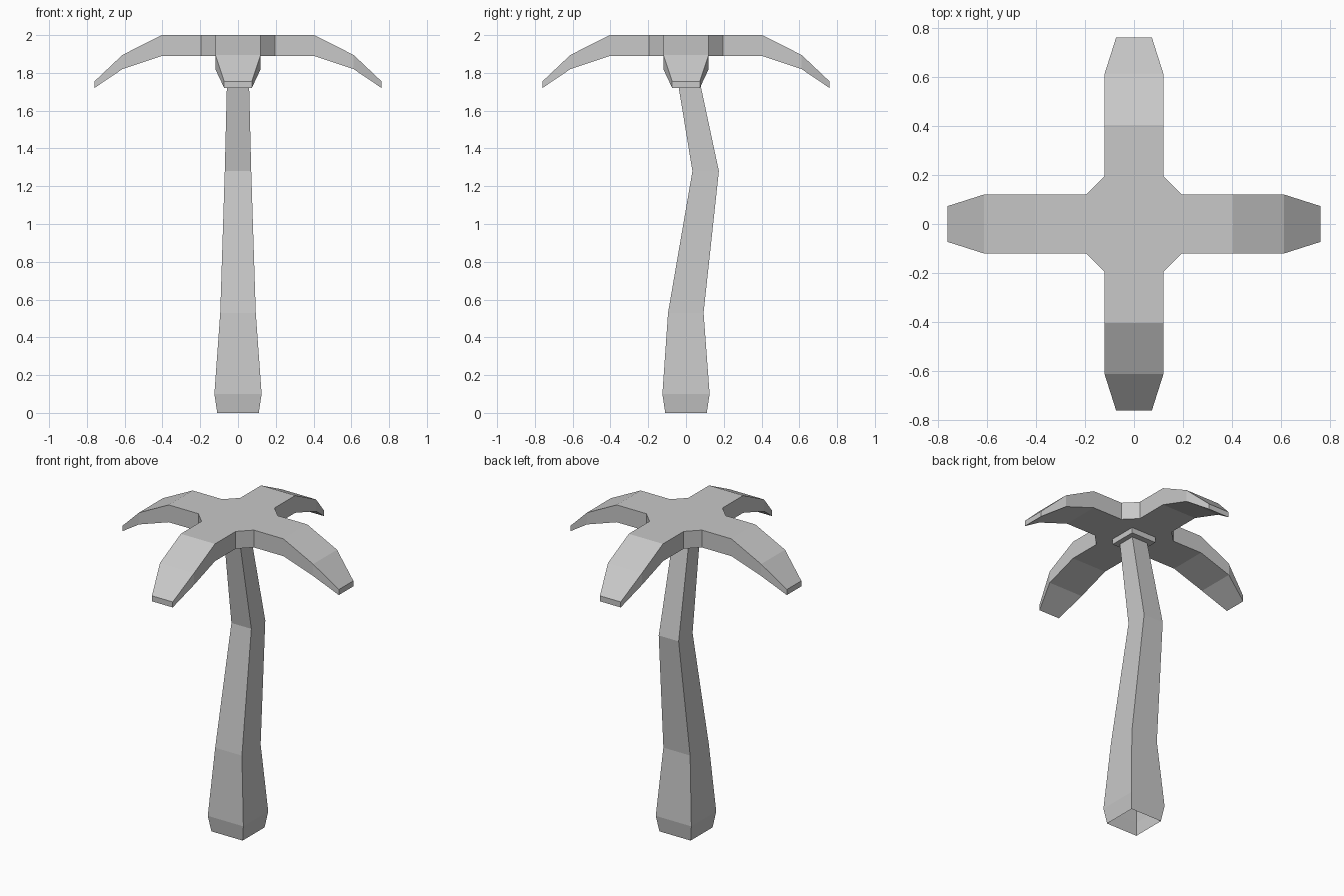
import bpy
import bmesh
from mathutils import Matrix, Vector
from math import pi

cube = bpy.data.objects.get("Cube")
if cube:
    bpy.data.objects.remove(cube, do_unlink=True)

grey = bpy.data.materials.new("plain_grey")
grey.use_nodes = True
tone = (0.58, 0.58, 0.58, 1)
grey.diffuse_color = tone
grey.node_tree.nodes["Principled BSDF"].inputs["Base Color"].default_value = tone


def add_object(name, bm):
    mesh = bpy.data.meshes.new(name)
    bm.to_mesh(mesh)
    bm.free()
    mesh.materials.append(grey)
    obj = bpy.data.objects.new(name, mesh)
    bpy.context.collection.objects.link(obj)
    return obj


def bridge(bm, a, b):
    """Join two four-cornered rings with side faces."""
    for i in range(4):
        j = (i + 1) % 4
        bm.faces.new((a[i], a[j], b[j], b[i]))


# Trunk: square rings (height, y offset, half width), open at the base
trunk_rings = [(0, 0, 0.11), (0.1, 0, 0.125), (0.53, -0.001, 0.094),
               (1.28, 0.104, 0.07), (1.89, -0.011, 0.055)]
square = [(-1, -1), (1, -1), (1, 1), (-1, 1)]
bm = bmesh.new()
previous = None
for z, y, half in trunk_rings:
    ring = [bm.verts.new((sx * half, y + sy * half, z)) for sx, sy in square]
    if previous:
        bridge(bm, previous, ring)
    previous = ring
add_object("trunk", bm)

# Collar: thin square block under the leaves
bm = bmesh.new()
bmesh.ops.create_cube(bm, size=1, matrix=Matrix.Translation((0, 0, 1.875))
                      @ Matrix.Diagonal((0.175, 0.175, 0.04, 1)))
add_object("collar", bm)

# Leaves: stations along one frond (reach, half width, bottom, top)
stations = [(0.195, 0.12, 1.89, 2), (0.403, 0.12, 1.89, 2),
            (0.612, 0.12, 1.82, 1.895), (0.76, 0.073, 1.72, 1.755)]
bm = bmesh.new()
roots = []
for k in range(4):
    turn = Matrix.Rotation(k * pi / 2, 3, "Z")
    previous = None
    for r, w, low, high in stations:
        corners = [(r, -w, low), (r, w, low), (r, w, high), (r, -w, high)]
        ring = [bm.verts.new(turn @ Vector(c)) for c in corners]
        if previous:
            bridge(bm, previous, ring)
        else:
            roots.append(ring)
        previous = ring
    bm.faces.new(previous)

# Chamfered corners between fronds, then the flat hub faces
for k in range(4):
    a, b = roots[k], roots[(k + 1) % 4]
    bm.faces.new((a[1], b[0], b[3], a[2]))
bm.faces.new([v for ring in roots for v in (ring[3], ring[2])])
bm.faces.new([v for ring in reversed(roots) for v in (ring[1], ring[0])])
bmesh.ops.recalc_face_normals(bm, faces=bm.faces[:])
add_object("palm_leaves", bm)
